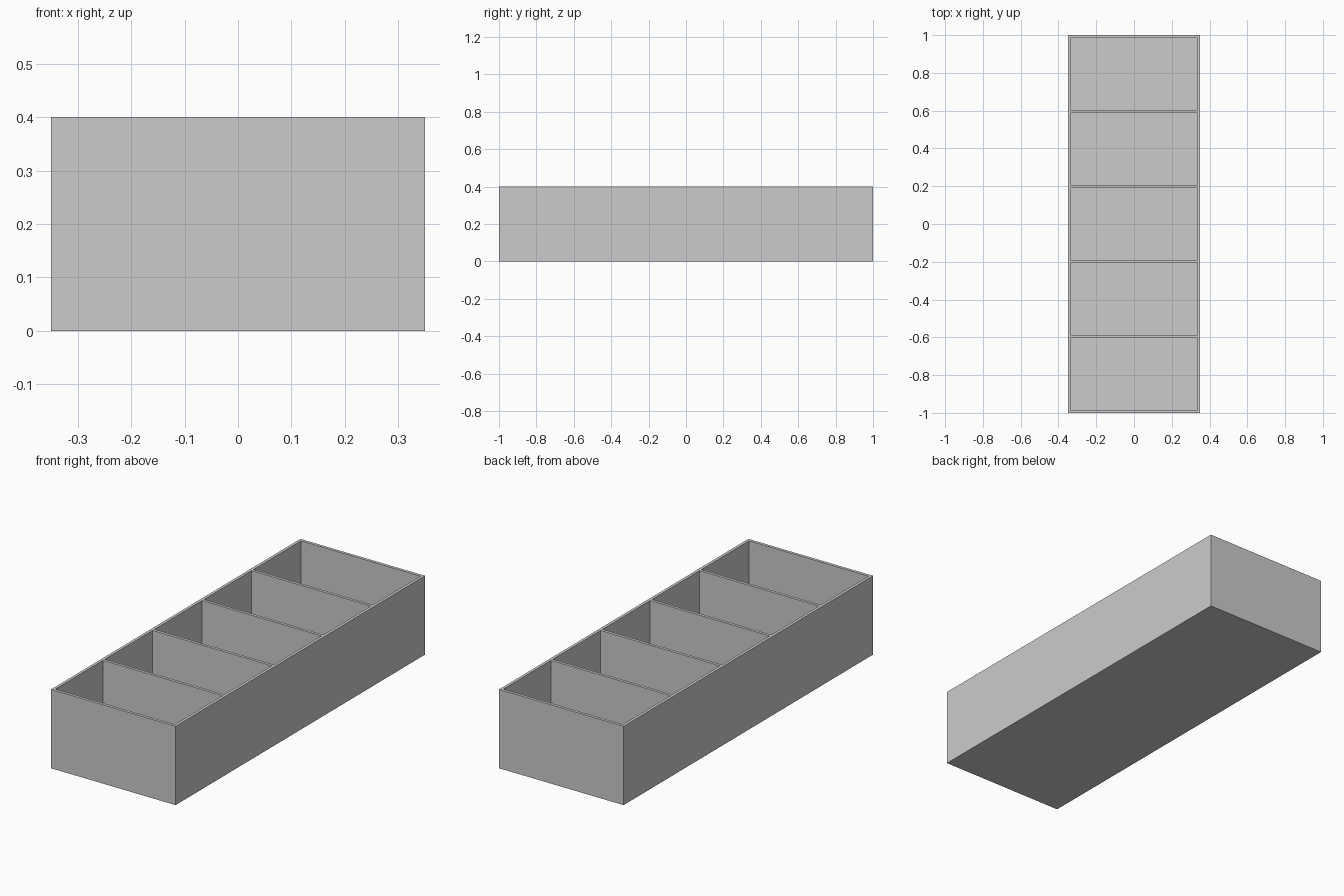
import bpy
import bmesh
from mathutils import Vector

cube = bpy.data.objects.get("Cube")
if cube:
    bpy.data.objects.remove(cube, do_unlink=True)

WIDTH, LENGTH, HEIGHT = 0.7, 2.0, 0.4
WALL = 0.015
COUNT = 5
POCKET = (LENGTH - WALL * (COUNT + 1)) / COUNT
PITCH = POCKET + WALL

# Plain grey material
grey = bpy.data.materials.new("plain grey")
grey.use_nodes = True
color = (0.6, 0.6, 0.6, 1.0)
grey.diffuse_color = color
grey.node_tree.nodes["Principled BSDF"].inputs["Base Color"].default_value = color

# Solid block standing on the ground
bm = bmesh.new()
bmesh.ops.create_cube(bm, size=1)
bmesh.ops.scale(bm, vec=(WIDTH, LENGTH, HEIGHT), verts=bm.verts)
bmesh.ops.translate(bm, vec=(0, 0, HEIGHT / 2), verts=bm.verts)


def top_faces():
    bm.normal_update()
    return [f for f in bm.faces if f.normal.z > 0.9]


def cut_top(point, normal):
    """Split only the top surface along a plane."""
    faces = top_faces()
    edges = {e for f in faces for e in f.edges}
    verts = {v for f in faces for v in f.verts}
    bmesh.ops.bisect_plane(bm, geom=[*faces, *edges, *verts],
                           plane_co=point, plane_no=normal)


# Mark out the rim and dividers
for side in (-1, 1):
    cut_top(Vector((side * (WIDTH / 2 - WALL), 0, 0)), Vector((1, 0, 0)))
for i in range(COUNT):
    start = -LENGTH / 2 + WALL + i * PITCH
    for y in (start, start + POCKET):
        cut_top(Vector((0, y, 0)), Vector((0, 1, 0)))

# Sink each compartment, leaving a thin floor
pockets = [f for f in top_faces()
           if f.calc_area() > POCKET * WIDTH / 2]
sunk = bmesh.ops.extrude_discrete_faces(bm, faces=pockets)["faces"]
bmesh.ops.translate(bm, vec=(0, 0, WALL - HEIGHT),
                    verts=list({v for f in sunk for v in f.verts}))
bmesh.ops.recalc_face_normals(bm, faces=bm.faces)

mesh = bpy.data.meshes.new("compartment_tray")
bm.to_mesh(mesh)
bm.free()
mesh.materials.append(grey)
tray = bpy.data.objects.new("compartment_tray", mesh)
bpy.context.collection.objects.link(tray)
